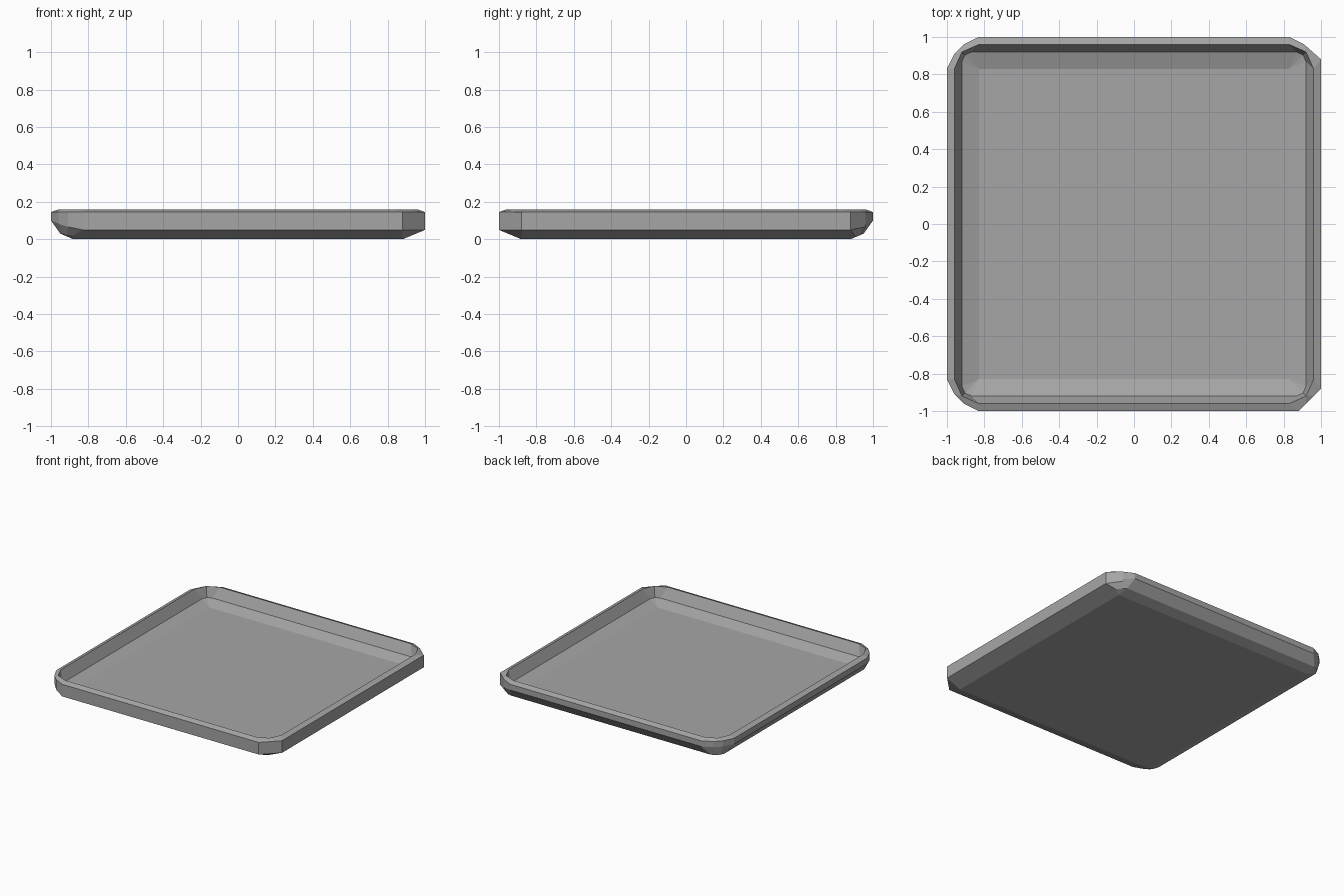
import bpy, bmesh

if "Cube" in bpy.data.objects:
    bpy.data.objects.remove(bpy.data.objects["Cube"])

mat = bpy.data.materials.new("mid grey")
mat.diffuse_color = (0.38, 0.38, 0.38, 1)
mat.use_nodes = True
mat.node_tree.nodes["Principled BSDF"].inputs["Base Color"].default_value = mat.diffuse_color

# corner cut shapes: distance back along the previous edge / along the next edge
ROUND = [(.17, 0), (.09, .04), (.04, .09), (0, .17)]
CHAMFER = [(.12, 0), (.08, .04), (.04, .08), (0, .12)]
MIXED = [(.12, 0), (.04, .09), (.04, .09), (0, .17)]
INNER = [(.13, 0), (.04, .04), (.04, .04), (0, .13)]

# corners counter-clockwise from front right: signs, shape
CORNERS = [(1, -1, CHAMFER), (1, 1, MIXED), (-1, 1, ROUND), (-1, -1, ROUND)]


def ring(bm, sharp, soft, k, inner=False):
    """One loop; sharp = (inset, z) on front/right sides, soft = on left/back."""
    verts = []
    for sx, sy, shape in CORNERS:
        px = sharp if sx > 0 else soft
        py = sharp if sy < 0 else soft
        # previous edge runs along x when the corner is front right or back left
        prev_is_x = sx != sy
        for i, (a, b) in enumerate(INNER if inner else shape):
            dx, dy = (a, b) if prev_is_x else (b, a)
            t = i / 3
            z_prev, z_next = (py[1], px[1]) if prev_is_x else (px[1], py[1])
            verts.append(bm.verts.new((sx * (1 - px[0] - k * dx),
                                       sy * (1 - py[0] - k * dy),
                                       z_prev + (z_next - z_prev) * t)))
    return verts


bm = bmesh.new()
# underside, outer wall, rim, inner wall, floor
rings = [
    ring(bm, (.12, 0), (.12, 0), 0),
    ring(bm, (.072, .02), (.05, .03), .4),
    ring(bm, (0, .05), (0, .1), 1),
    ring(bm, (0, .145), (0, .145), 1),
    ring(bm, (.04, .16), (.04, .16), 1, True),
    ring(bm, (.08, .08), (.08, .08), .4, True),
    ring(bm, (.17, .05), (.17, .05), 0, True),
]
for lo, hi in zip(rings, rings[1:]):
    n = len(lo)
    for i in range(n):
        j = (i + 1) % n
        bm.faces.new((lo[i], lo[j], hi[j], hi[i]))
bm.faces.new(rings[0][::-1])
bm.faces.new(rings[-1])
bmesh.ops.remove_doubles(bm, verts=bm.verts, dist=1e-4)
bmesh.ops.recalc_face_normals(bm, faces=bm.faces)

me = bpy.data.meshes.new("tray")
bm.to_mesh(me)
bm.free()
me.materials.append(mat)
bpy.context.collection.objects.link(bpy.data.objects.new("tray", me))
